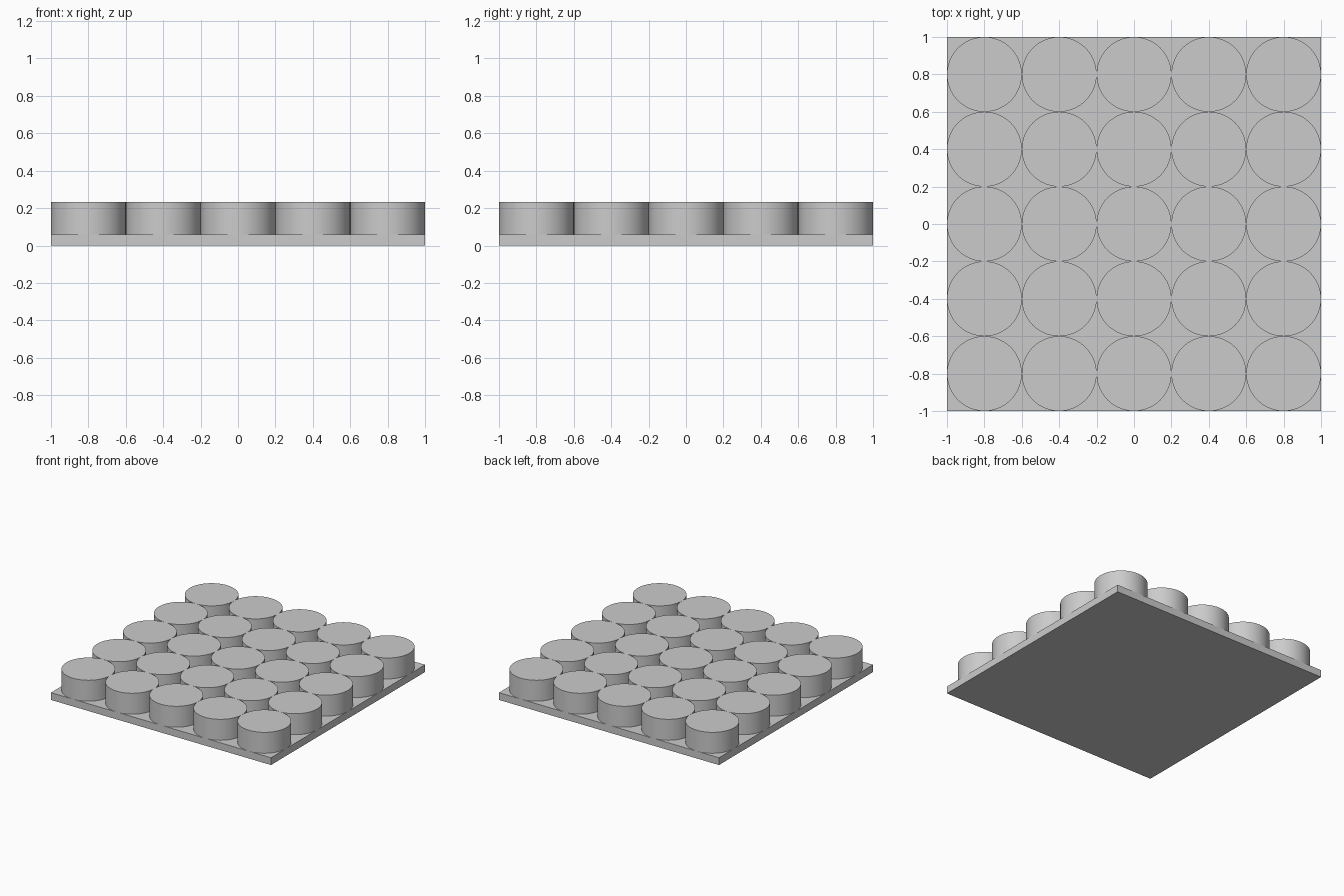
import bpy
import math

cube = bpy.data.objects.get("Cube")
if cube:
    bpy.data.objects.remove(cube, do_unlink=True)

PLATE_H = 0.06
TOP = 0.232
COUNT = 5
PITCH = 2 / COUNT

grey = bpy.data.materials.new("plain_grey")
grey.use_nodes = True
colour = (0.6, 0.6, 0.6, 1)
grey.diffuse_color = colour
grey.node_tree.nodes["Principled BSDF"].inputs["Base Color"].default_value = colour

# Square base plate
bpy.ops.mesh.primitive_cube_add(size=1, location=(0, 0, PLATE_H / 2))
plate = bpy.context.object
plate.name = "base_plate"
plate.scale = (2, 2, PLATE_H)
bpy.ops.object.transform_apply(location=False, rotation=False, scale=True)
plate.data.materials.append(grey)

# One round stud, its mesh shared by the whole grid
bpy.ops.mesh.primitive_cylinder_add(vertices=96, radius=PITCH / 2, depth=TOP - PLATE_H)
stud = bpy.context.object
bpy.ops.object.shade_smooth_by_angle(angle=math.radians(30))
stud.data.materials.append(grey)

# Grid of touching studs
for row in range(COUNT):
    for col in range(COUNT):
        ob = stud if row == col == 0 else stud.copy()
        ob.name = f"stud_row{row + 1}_column{col + 1}"
        ob.location = ((col - 2) * PITCH, (row - 2) * PITCH, (TOP + PLATE_H) / 2)
        if ob is not stud:
            bpy.context.collection.objects.link(ob)
